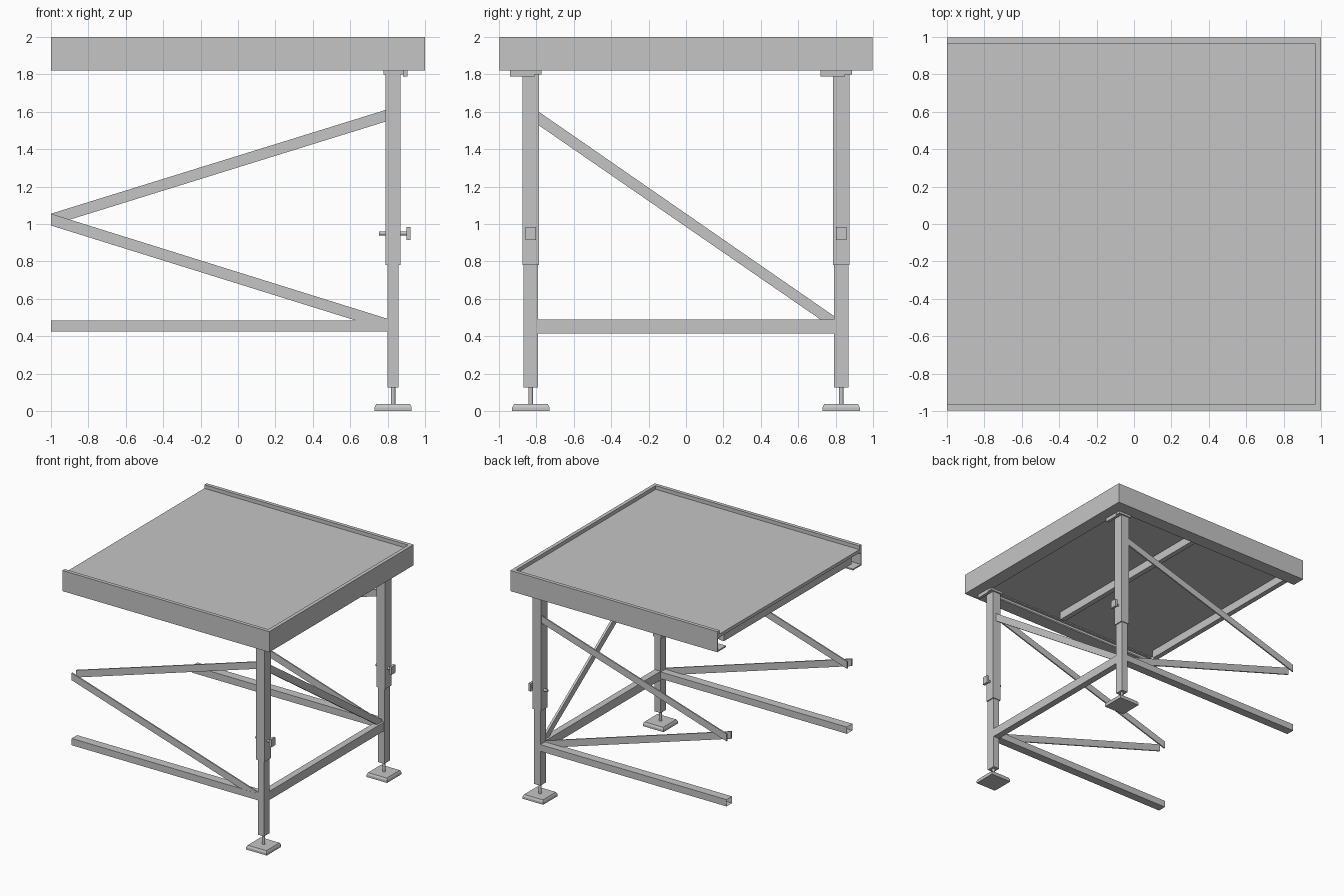
import bpy
import bmesh
from mathutils import Vector

cube = bpy.data.objects.get("Cube")
if cube:
    bpy.data.objects.remove(cube, do_unlink=True)

steel = bpy.data.materials.new("grey_steel")
steel.use_nodes = True
COLOUR = (0.56, 0.56, 0.56, 1)
steel.diffuse_color = COLOUR
steel.node_tree.nodes["Principled BSDF"].inputs["Base Color"].default_value = COLOUR


def finish(name, bm):
    bmesh.ops.recalc_face_normals(bm, faces=bm.faces)
    mesh = bpy.data.meshes.new(name)
    bm.to_mesh(mesh)
    bm.free()
    mesh.materials.append(steel)
    obj = bpy.data.objects.new(name, mesh)
    bpy.context.collection.objects.link(obj)
    return obj


def prism(name, points, axis, start, end):
    """Extrude a flat outline along an axis: points are (y, z) for x, (x, z) for y, (x, y) for z."""
    bm = bmesh.new()
    verts = []
    for p in points:
        co = list(p)
        co.insert("xyz".index(axis), start)
        verts.append(bm.verts.new(co))
    face = bm.faces.new(verts)
    new = bmesh.ops.extrude_face_region(bm, geom=[face])["geom"]
    offset = Vector([end - start if a == axis else 0 for a in "xyz"])
    bmesh.ops.translate(bm, vec=offset, verts=[g for g in new if isinstance(g, bmesh.types.BMVert)])
    return finish(name, bm)


def box(name, x, y, z):
    return prism(name, [(x[0], y[0]), (x[1], y[0]), (x[1], y[1]), (x[0], y[1])], "z", *z)


def span(centre, width):
    return centre - width / 2, centre + width / 2


def cylinder(name, centre, radius, depth, axis="z"):
    bm = bmesh.new()
    bmesh.ops.create_cone(bm, cap_ends=True, segments=16, radius1=radius, radius2=radius, depth=depth)
    obj = finish(name, bm)
    if axis == "x":
        obj.rotation_euler.y = 1.5708
    obj.location = centre
    for poly in obj.data.polygons:
        poly.use_smooth = len(poly.vertices) == 4
    return obj


def hollow_end(obj, axis_dir, wall):
    """Sink an opening into the end of a tube."""
    bm = bmesh.new()
    bm.from_mesh(obj.data)
    bm.faces.ensure_lookup_table()
    end = max(bm.faces, key=lambda f: f.normal.dot(axis_dir))
    bmesh.ops.inset_individual(bm, faces=[end], thickness=wall)
    bmesh.ops.translate(bm, vec=-0.3 * axis_dir, verts=end.verts)
    bm.to_mesh(obj.data)
    bm.free()


EDGE, TOP, LOW = 0.996, 2.0, 1.82
LEG_X, LEG_Y = 0.829, 0.83

# Deck surface and the joists under it
box("deck_panel", (-1, 0.97), (-0.97, 0.97), (1.94, 1.968))
for x in (0.04, -0.96):
    box("deck_joist", span(x, 0.045), (-0.88, 0.88), (1.868, 1.94))

# Edge channels with top lip and bottom flange
profile = [(0, TOP), (0.032, TOP), (0.032, 1.93), (0.012, 1.93),
           (0.012, LOW + 0.012), (0.12, LOW + 0.012), (0.12, LOW), (0, LOW)]
for side, s in (("front", -1), ("back", 1)):
    prism(side + "_edge_channel", [(s * (EDGE - d), z) for d, z in profile], "x", -1, 1)
prism("end_edge_channel", [(1 - d, z) for d, z in profile], "y", -EDGE, EDGE)

for side, s in (("front", -1), ("back", 1)):
    y = s * LEG_Y

    # Telescopic leg
    box(side + "_leg_lower", span(LEG_X, 0.06), span(y, 0.076), (0.125, 0.8))
    box(side + "_leg_upper", span(LEG_X, 0.08), span(y, 0.09), (0.781, LOW))

    # Levelling foot
    cylinder(side + "_foot_screw", (LEG_X, y, 0.08), 0.012, 0.11)
    box(side + "_foot_base", span(LEG_X, 0.198), span(y, 0.198), (0, 0.02))
    bm = bmesh.new()
    bmesh.ops.create_cone(bm, cap_ends=True, segments=4, radius1=0.14, radius2=0.128, depth=0.017)
    foot_top = finish(side + "_foot_top", bm)
    foot_top.rotation_euler.z = 0.7854
    foot_top.location = (LEG_X, y, 0.0285)

    # Height locking pin
    cylinder(side + "_pin_rod", (0.83, y, 0.95), 0.011, 0.15, axis="x")
    box(side + "_pin_handle", (0.9, 0.922), span(y, 0.055), (0.915, 0.983))

    # Mounting plate and latch below the deck
    box(side + "_mount_plate", (0.778, 0.903), (y - 0.045, y + 0.057), (1.8, LOW))
    box(side + "_latch", (0.882, 0.906), (y - 0.11, y + 0.02), (1.788, LOW))

    # Lower rail, open at the free end
    rail = box(side + "_lower_rail", (-1, 0.8), span(y, 0.076), (0.425, 0.484))
    hollow_end(rail, Vector((-1, 0, 0)), 0.006)

    # Thin side braces crossing at the free end, one on each face of the leg
    for name, z_leg, shift in (("upper", 1.582, 0.031), ("lower", 0.462, -0.031)):
        outline = [(-1, 0.992), (0.8, z_leg - 0.031), (0.8, z_leg + 0.031), (-1, 1.055)]
        prism(f"{side}_{name}_brace", outline, "y", *span(y + shift, 0.012))

# Rail and diagonal between the two legs
box("cross_rail", span(LEG_X, 0.058), (-0.795, 0.795), (0.414, 0.49))
prism("cross_brace", [(-0.79, 1.53), (0.795, 0.437), (0.795, 0.505), (-0.79, 1.602)],
      "x", *span(LEG_X, 0.02))
